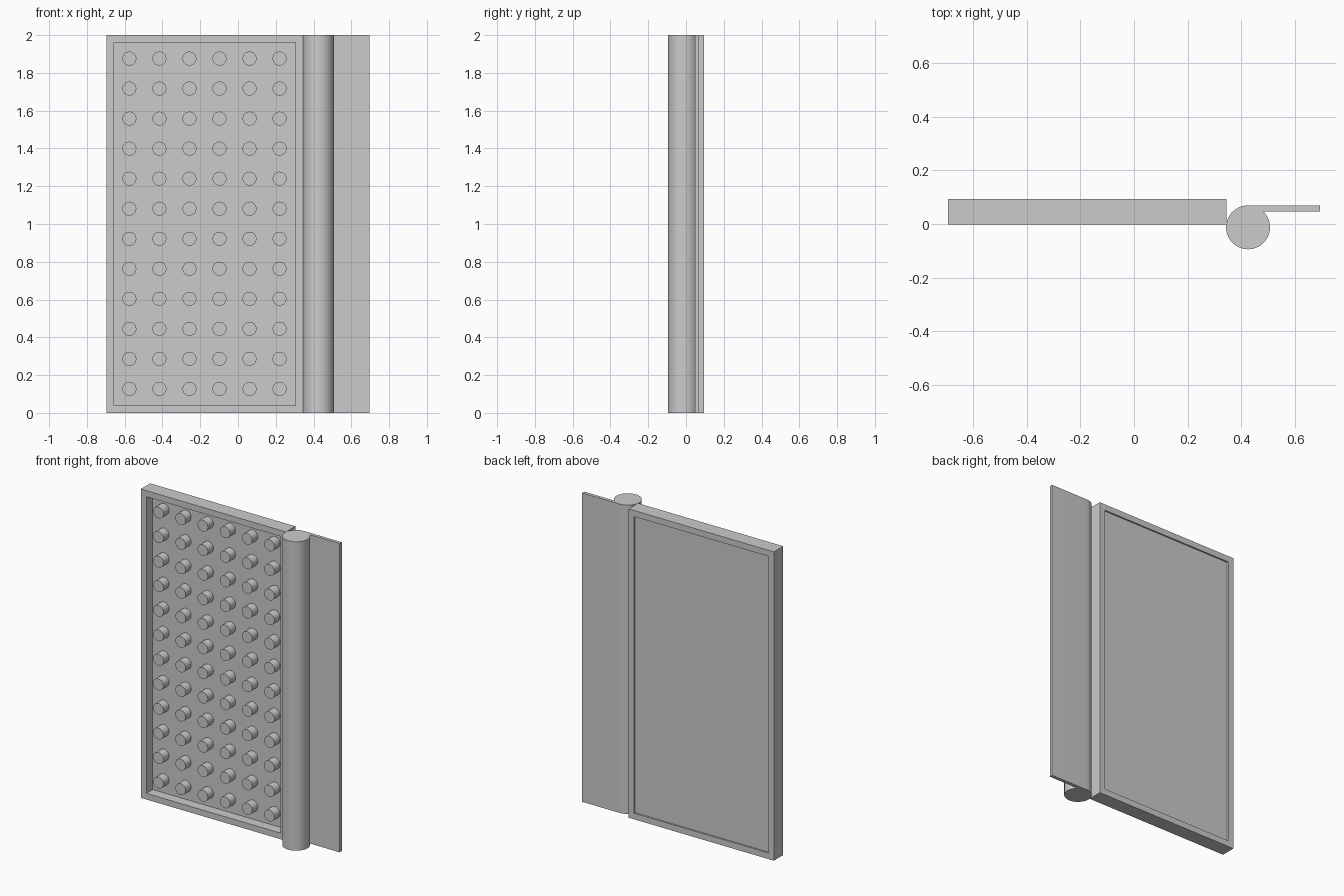
import bpy, bmesh, math
from mathutils import Matrix, Vector

if "Cube" in bpy.data.objects:
    bpy.data.objects.remove(bpy.data.objects["Cube"])

HEIGHT = 2.0
FRONT, BACK = -0.002, 0.094          # panel faces in y
LEFT, RIGHT = -0.695, 0.345          # panel sides in x
FLOOR = 0.063                        # y of the recess floor


def finish(name, bm, smooth=False):
    bmesh.ops.recalc_face_normals(bm, faces=bm.faces)
    mesh = bpy.data.meshes.new(name)
    bm.to_mesh(mesh)
    bm.free()
    obj = bpy.data.objects.new(name, mesh)
    bpy.context.collection.objects.link(obj)
    if smooth:
        bpy.ops.object.select_all(action='DESELECT')
        obj.select_set(True)
        bpy.context.view_layer.objects.active = obj
        bpy.ops.object.shade_smooth_by_angle(angle=math.radians(35))
    return obj


# Panel: box with a deep tray in front and a shallow recess behind
bm = bmesh.new()
bmesh.ops.create_cube(bm, size=1)
bmesh.ops.scale(bm, vec=(RIGHT - LEFT, BACK - FRONT, HEIGHT), verts=bm.verts)
bmesh.ops.translate(bm, vec=((LEFT + RIGHT) / 2, (FRONT + BACK) / 2, HEIGHT / 2), verts=bm.verts)
bm.normal_update()
for side, depth in ((-1, FLOOR - FRONT), (1, 0.01)):
    face = next(f for f in bm.faces if f.normal.y * side > 0.9)
    bmesh.ops.inset_region(bm, faces=[face], thickness=0.056)
    walls = bmesh.ops.extrude_discrete_faces(bm, faces=[face])["faces"]
    bmesh.ops.translate(bm, vec=(0, -side * depth, 0), verts=walls[0].verts)
    bm.normal_update()
finish("panel", bm)

# Studs: grid of short round pegs on the recess floor
bm = bmesh.new()
stud_front, stud_back = 0.006, FLOOR + 0.004
turn = Matrix.Rotation(math.pi / 2, 4, 'X')
for col in range(6):
    for row in range(12):
        pos = Vector((-0.575 + col * 0.159, (stud_front + stud_back) / 2, 0.127 + row * 0.159))
        bmesh.ops.create_cone(bm, cap_ends=True, segments=24, radius1=0.037, radius2=0.037,
                              depth=stud_back - stud_front, matrix=Matrix.Translation(pos) @ turn)
finish("studs", bm, True)

# Hinge: round barrel with a thin leaf running off its back tangent
cx, cy, r = 0.426, -0.0125, 0.082
leaf_end, leaf_thick = 0.695, 0.022
start = math.pi / 2
end = 2 * math.pi + math.asin((r - leaf_thick) / r)
steps = 44
profile = [(cx + r * math.cos(a), cy + r * math.sin(a))
           for a in (start + (end - start) * i / steps for i in range(steps + 1))]
profile += [(leaf_end, cy + r - leaf_thick), (leaf_end, cy + r)]
bm = bmesh.new()
base = bm.faces.new([bm.verts.new((x, y, 0)) for x, y in profile])
top = bmesh.ops.extrude_face_region(bm, geom=[base], use_keep_orig=True)["geom"]
bmesh.ops.translate(bm, vec=(0, 0, HEIGHT), verts=[v for v in top if isinstance(v, bmesh.types.BMVert)])
finish("hinge", bm, True)
